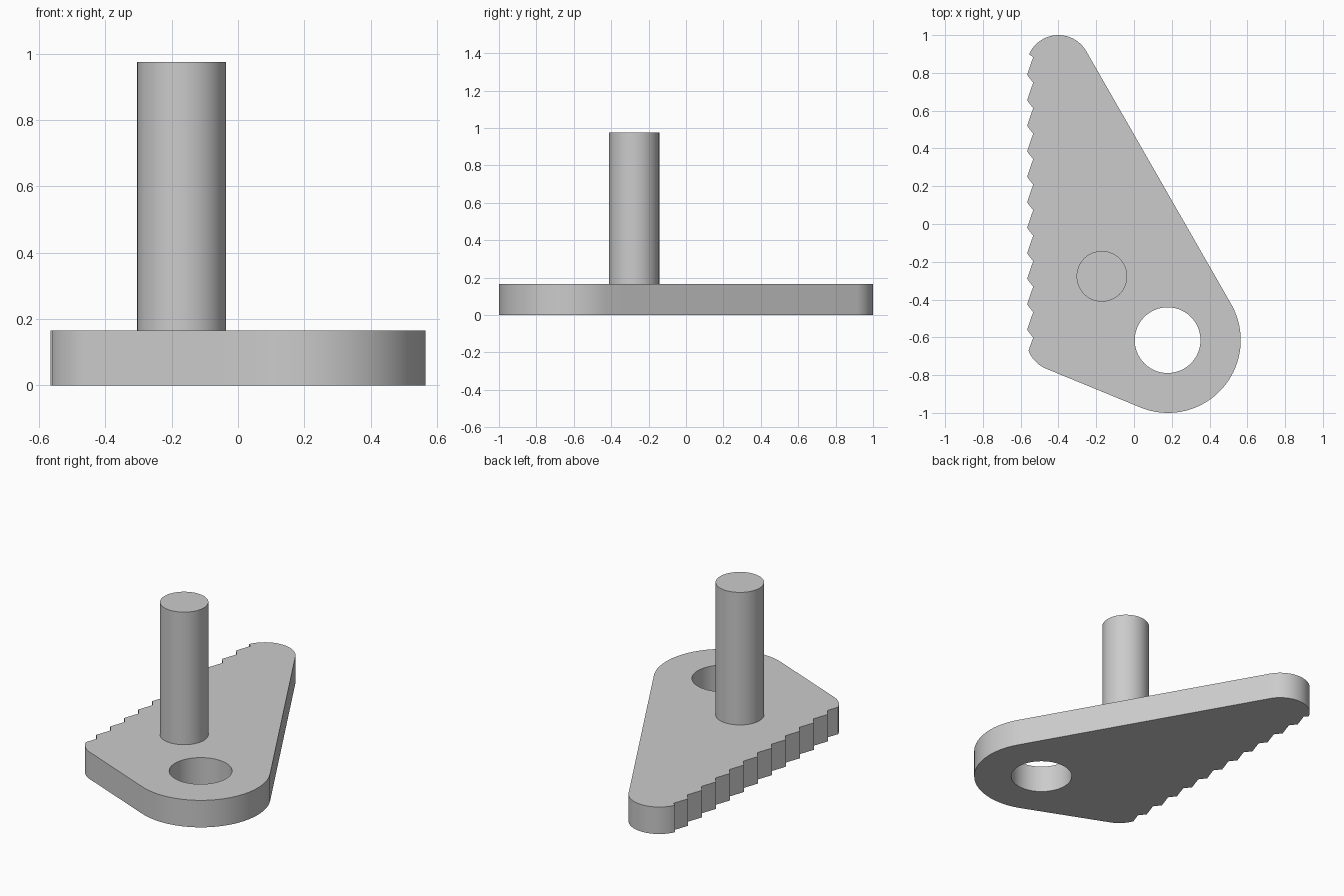
import bpy
import bmesh
from math import acos, atan2, cos, sin, pi, radians
from mathutils import Vector

cube = bpy.data.objects.get("Cube")
if cube:
    bpy.data.objects.remove(cube, do_unlink=True)

THICK = 0.165
PIN_TOP = 0.975

grey = bpy.data.materials.new("plain grey")
grey.use_nodes = True
colour = (0.6, 0.6, 0.6, 1)
grey.diffuse_color = colour
grey.node_tree.nodes["Principled BSDF"].inputs["Base Color"].default_value = colour


def arc(centre, radius, start, end, steps=32):
    """Points on a counter-clockwise arc."""
    return [centre + radius * Vector((cos(a), sin(a)))
            for a in (start + (end - start) * i / steps for i in range(steps + 1))]


def tangent_angle(c1, r1, c2, r2):
    """Direction from each centre to the shared outer tangent line."""
    d = c2 - c1
    return atan2(d.y, d.x) - acos((r1 - r2) / d.length)


def smooth(obj):
    bpy.ops.object.select_all(action='DESELECT')
    obj.select_set(True)
    bpy.context.view_layer.objects.active = obj
    bpy.ops.object.shade_smooth_by_angle(angle=radians(30))


def prism(name, outline, z0, z1):
    """Solid made by raising a closed outline."""
    bm = bmesh.new()
    base = bm.faces.new([bm.verts.new((p.x, p.y, z0)) for p in outline])
    raised = bmesh.ops.extrude_face_region(bm, geom=[base], use_keep_orig=True)
    top = [v for v in raised["geom"] if isinstance(v, bmesh.types.BMVert)]
    bmesh.ops.translate(bm, verts=top, vec=(0, 0, z1 - z0))
    bmesh.ops.recalc_face_normals(bm, faces=bm.faces)
    mesh = bpy.data.meshes.new(name)
    bm.to_mesh(mesh)
    bm.free()
    mesh.materials.append(grey)
    obj = bpy.data.objects.new(name, mesh)
    bpy.context.collection.objects.link(obj)
    return obj


def circle(centre, radius, sides=72):
    return arc(centre, radius, 0, 2 * pi, sides)[:-1]


# Three rounded corners of the plate
pivot, pivot_r = Vector((0.18, -0.615)), 0.385
tip, heel, small_r = Vector((-0.4, 0.83)), Vector((-0.4, -0.609)), 0.17
right_edge = tangent_angle(pivot, pivot_r, tip, small_r)
bottom_edge = tangent_angle(heel, small_r, pivot, pivot_r)

outline = arc(pivot, pivot_r, bottom_edge, right_edge, 48)
outline += arc(tip, small_r, right_edge, radians(156))

# Saw teeth down the straight left edge
outline.append(Vector((-0.534, 0.883)))
for i in range(11):
    y = 0.79 - 0.135 * i
    outline += [Vector((-0.566, y)), Vector((-0.534, y - 0.042))]
outline += arc(heel, small_r, radians(-159), bottom_edge, 16)

plate = prism("toothed_plate", outline, 0, THICK)

# Round through hole
cutter = prism("hole_cutter", circle(Vector((0.178, -0.615)), 0.174), -0.1, THICK + 0.1)
cutter.hide_render = True
cut = plate.modifiers.new("pivot hole", 'BOOLEAN')
cut.operation = 'DIFFERENCE'
cut.solver = 'EXACT'
cut.object = cutter
bpy.context.view_layer.objects.active = plate
bpy.ops.object.modifier_apply(modifier=cut.name)
bpy.data.objects.remove(cutter, do_unlink=True)
smooth(plate)

# Upright pin
pin = prism("upright_pin", circle(Vector((-0.17, -0.277)), 0.134), THICK, PIN_TOP)
smooth(pin)
